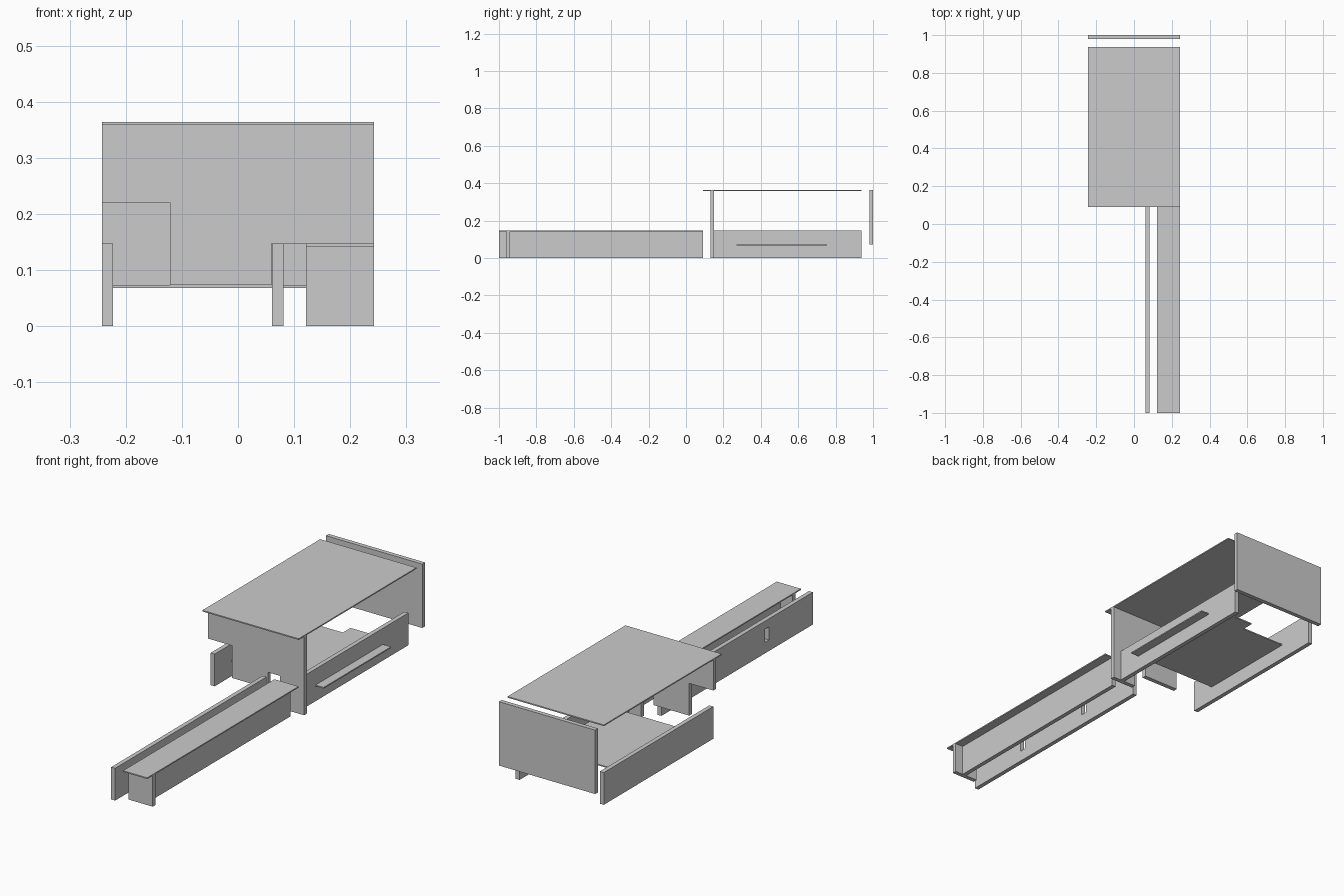
import bpy

if "Cube" in bpy.data.objects:
    bpy.data.objects.remove(bpy.data.objects["Cube"])

W = 0.2425   # half width
T = 0.02     # board thickness
H = 0.147    # low wall height
THIN = 0.0055


def prism(name, pts, axis, lo, hi):
    """Extrude a 2D outline along an axis ('y': pts are x,z; 'z': pts are x,y)."""
    def place(p, d):
        return (p[0], d, p[1]) if axis == 'y' else (p[0], p[1], d)
    n = len(pts)
    verts = [place(p, lo) for p in pts] + [place(p, hi) for p in pts]
    faces = [tuple(range(n)), tuple(reversed(range(n, 2 * n)))]
    faces += [(i, i + n, (i + 1) % n + n, (i + 1) % n) for i in range(n)]
    me = bpy.data.meshes.new(name)
    me.from_pydata(verts, [], faces)
    if axis == 'z':
        me.flip_normals()
        me.flip_normals()
    import bmesh
    bm = bmesh.new()
    bm.from_mesh(me)
    bmesh.ops.recalc_face_normals(bm, faces=bm.faces)
    bm.to_mesh(me)
    bm.free()
    ob = bpy.data.objects.new(name, me)
    bpy.context.collection.objects.link(ob)
    return ob


def board(name, x, y, z):
    return prism(name, [(x[0], y[0]), (x[1], y[0]), (x[1], y[1]), (x[0], y[1])], 'z', *z)


# cabinet
board("cabinet_top", (-W, W), (0.09, 0.938), (0.364 - THIN, 0.364))
board("back_panel", (-W, W), (0.98, 1.0), (0.073, 0.364))
board("cabinet_left_wall", (-W, -W + T), (0.15, 0.938), (0, H))
board("cabinet_right_wall", (0.182, 0.202), (0.15, 0.938), (0, H))

# stepped front panel with notches underneath
prism("front_panel", [(-W, 0.3585), (-W, 0.22), (-0.121, 0.22), (-0.121, 0.073),
                      (0.06, 0.073), (0.06, H), (0.121, H), (0.121, 0),
                      (W, 0), (W, 0.3585)], 'y', 0.13, 0.15)

# shelf with a rear step and a tab through the right wall
prism("shelf", [(-W + T, 0.27), (W, 0.27), (W, 0.755), (0.182, 0.755), (0.182, 0.81),
                (0, 0.81), (0, 0.755), (-W + T, 0.755)], 'z', 0.068, 0.0735)

# long bench
board("bench_top", (0.121, W), (-1.0, 0.09), (H - THIN, H))
board("bench_end", (0.121, W), (-0.96, -0.94), (0, H - THIN))
board("bench_front_wall", (0.182, 0.202), (-0.94, 0.09), (0, H - THIN))
rear = board("bench_rear_wall", (0.061, 0.081), (-1.0, 0.09), (0, H))

# two small slots through the bench rear wall
for i, y in enumerate((-0.67, -0.25)):
    cut = board(f"slot_cutter_{i}", (0.03, 0.11), (y - 0.015, y + 0.015), (0.05, 0.11))
    cut.hide_render = True
    cut.display_type = 'WIRE'
    m = rear.modifiers.new("slot", 'BOOLEAN')
    m.operation = 'DIFFERENCE'
    m.object = cut
